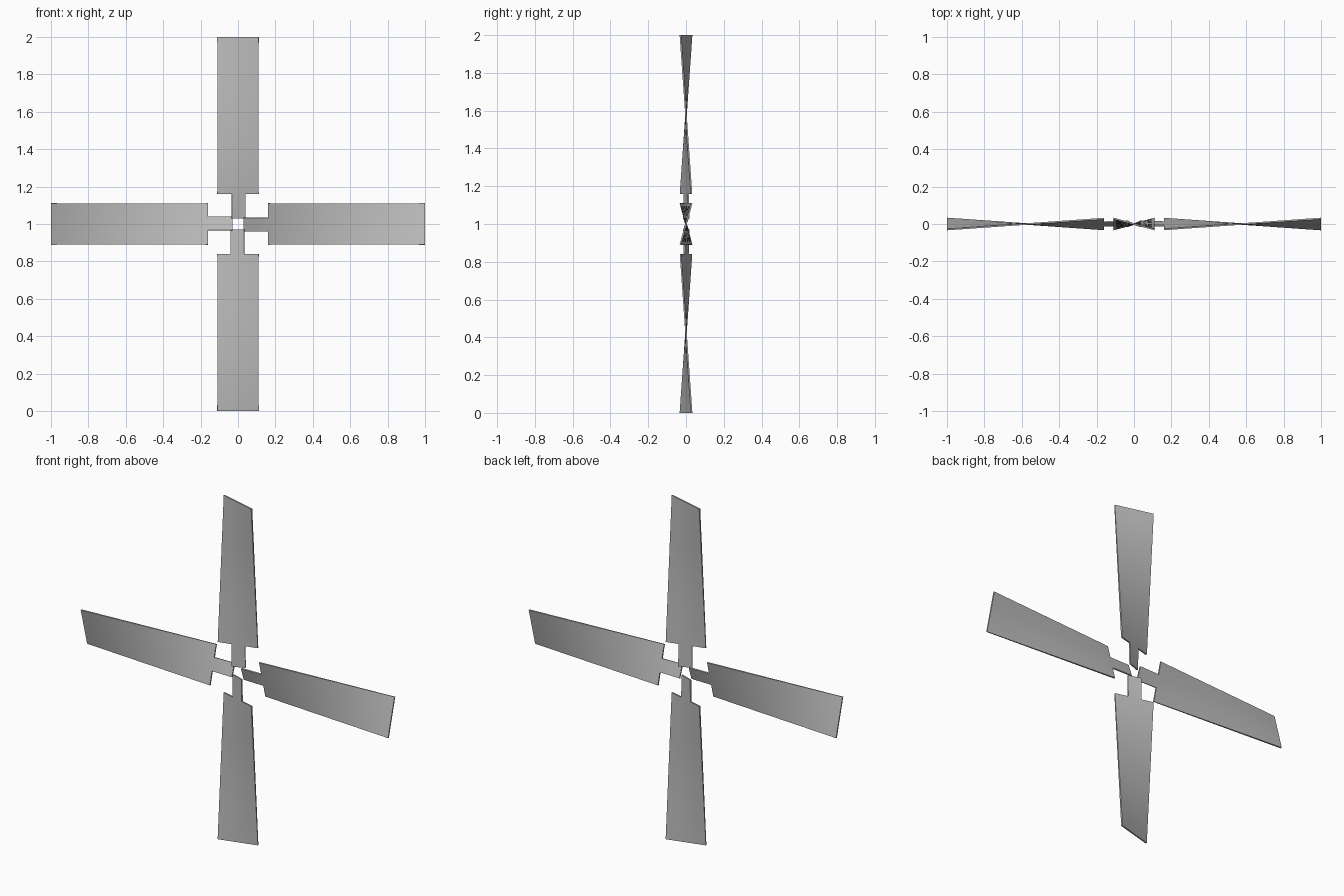
import bpy, bmesh, math
from mathutils import Matrix, Vector

if "Cube" in bpy.data.objects:
    bpy.data.objects.remove(bpy.data.objects["Cube"], do_unlink=True)

HUB = Vector((0, 0, 1))
INNER, ROOT, TIP = 0.03, 0.16, 1.0     # radial stations
STUB_W, BLADE_W = 0.037, 0.11          # half widths
PITCH, FLAT_AT = 0.64, 0.575           # twist rate and radius of zero pitch
THICK = 0.008
SKEW = 0.003                           # small sideways shift of the stub

grey = bpy.data.materials.new("blade grey")
grey.use_nodes = True
colour = (0.5, 0.5, 0.5, 1)
grey.diffuse_color = colour
grey.node_tree.nodes["Principled BSDF"].inputs["Base Color"].default_value = colour


def station(bm, r, widths):
    """One row of vertices across the twisted blade."""
    return [bm.verts.new((w, PITCH * w * (FLAT_AT - r), r)) for w in widths]


def bridge(bm, a, b):
    for i in range(len(a) - 1):
        bm.faces.new((a[i], a[i + 1], b[i + 1], b[i]))


def make_blade(name, angle):
    bm = bmesh.new()
    stub = [SKEW - STUB_W, SKEW + STUB_W]
    full = [-BLADE_W] + stub + [BLADE_W]

    # wide panel, from root to tip
    steps = 14
    rows = [station(bm, ROOT + (TIP - ROOT) * i / steps, full) for i in range(steps + 1)]
    for a, b in zip(rows, rows[1:]):
        bridge(bm, a, b)

    # narrow stub towards the hub
    inner = station(bm, INNER, stub)
    middle = station(bm, (INNER + ROOT) / 2, stub)
    bridge(bm, inner, middle)
    bridge(bm, middle, rows[0][1:3])

    # turn around the hub axis
    bm.transform(Matrix.Translation(HUB) @ Matrix.Rotation(angle, 4, "Y"))
    bmesh.ops.recalc_face_normals(bm, faces=bm.faces)
    mesh = bpy.data.meshes.new(name)
    bm.to_mesh(mesh)
    bm.free()
    mesh.materials.append(grey)
    obj = bpy.data.objects.new(name, mesh)
    bpy.context.collection.objects.link(obj)

    # sheet thickness
    solid = obj.modifiers.new("thickness", "SOLIDIFY")
    solid.thickness = THICK
    solid.offset = 0

    bpy.ops.object.select_all(action="DESELECT")
    obj.select_set(True)
    bpy.context.view_layer.objects.active = obj
    bpy.ops.object.modifier_apply(modifier=solid.name)
    bpy.ops.object.shade_smooth_by_angle(angle=math.radians(30))


for i, side in enumerate(("top", "left", "bottom", "right")):
    make_blade(side + "_blade", i * math.pi / 2)
